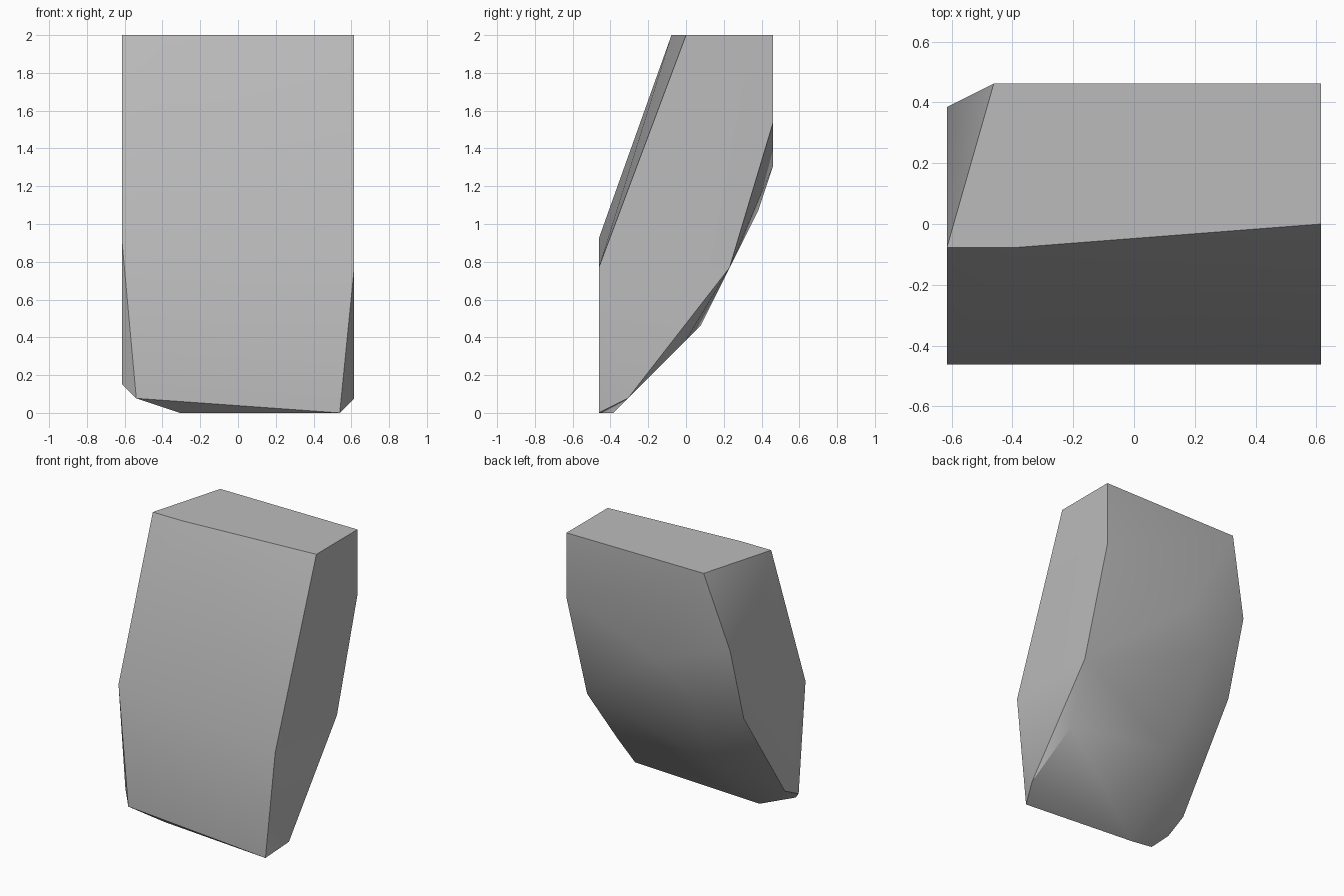
import bpy
import bmesh
import math

cube = bpy.data.objects.get("Cube")
if cube:
    bpy.data.objects.remove(cube, do_unlink=True)

UNIT = 1 / 13      # the stone is cut on a coarse grid
HALF_WIDTH = 8
TOP = 26


def side_outline(x, outline):
    """Place a (y, z) outline on a side plane."""
    return [(x, y, z) for y, z in outline]


# flat side faces of the stone
points = side_outline(HALF_WIDTH, [
    (0, TOP), (6, TOP), (6, 20), (3, 10), (-4, 1), (-6, 10)])
points += side_outline(-HALF_WIDTH, [
    (-1, TOP), (5, 19), (3, 12), (-3, 3), (-5, 2), (-6, 12)])

# chipped top corners
points += [(-5, -1, TOP), (-6, 6, TOP)]
# tapered foot
points += [(7, -6, 0), (-7, -6, 1), (-4, -5, 0)]
# bulging back
points += [(-1, 6, 17), (-4, 5, 14), (-3, 1, 6), (7, 0, 5)]

# wrap the corners into one solid stone
bm = bmesh.new()
for corner in points:
    bm.verts.new([c * UNIT for c in corner])
hull = bmesh.ops.convex_hull(bm, input=bm.verts)
inside = [v for v in hull["geom_interior"] if isinstance(v, bmesh.types.BMVert)]
bmesh.ops.delete(bm, geom=inside, context="VERTS")
bmesh.ops.dissolve_limit(bm, angle_limit=math.radians(0.5),
                         verts=bm.verts, edges=bm.edges)
bmesh.ops.recalc_face_normals(bm, faces=bm.faces)

mesh = bpy.data.meshes.new("stone_block")
bm.to_mesh(mesh)
bm.free()
stone = bpy.data.objects.new("stone_block", mesh)
bpy.context.collection.objects.link(stone)

# plain grey stone
grey = bpy.data.materials.new("stone_grey")
grey.use_nodes = True
colour = (0.5, 0.5, 0.5, 1)
grey.diffuse_color = colour
grey.node_tree.nodes["Principled BSDF"].inputs["Base Color"].default_value = colour
mesh.materials.append(grey)

# soft shading with crisp corners
bpy.ops.object.select_all(action="DESELECT")
stone.select_set(True)
bpy.context.view_layer.objects.active = stone
bpy.ops.object.shade_smooth_by_angle(angle=math.radians(35))
